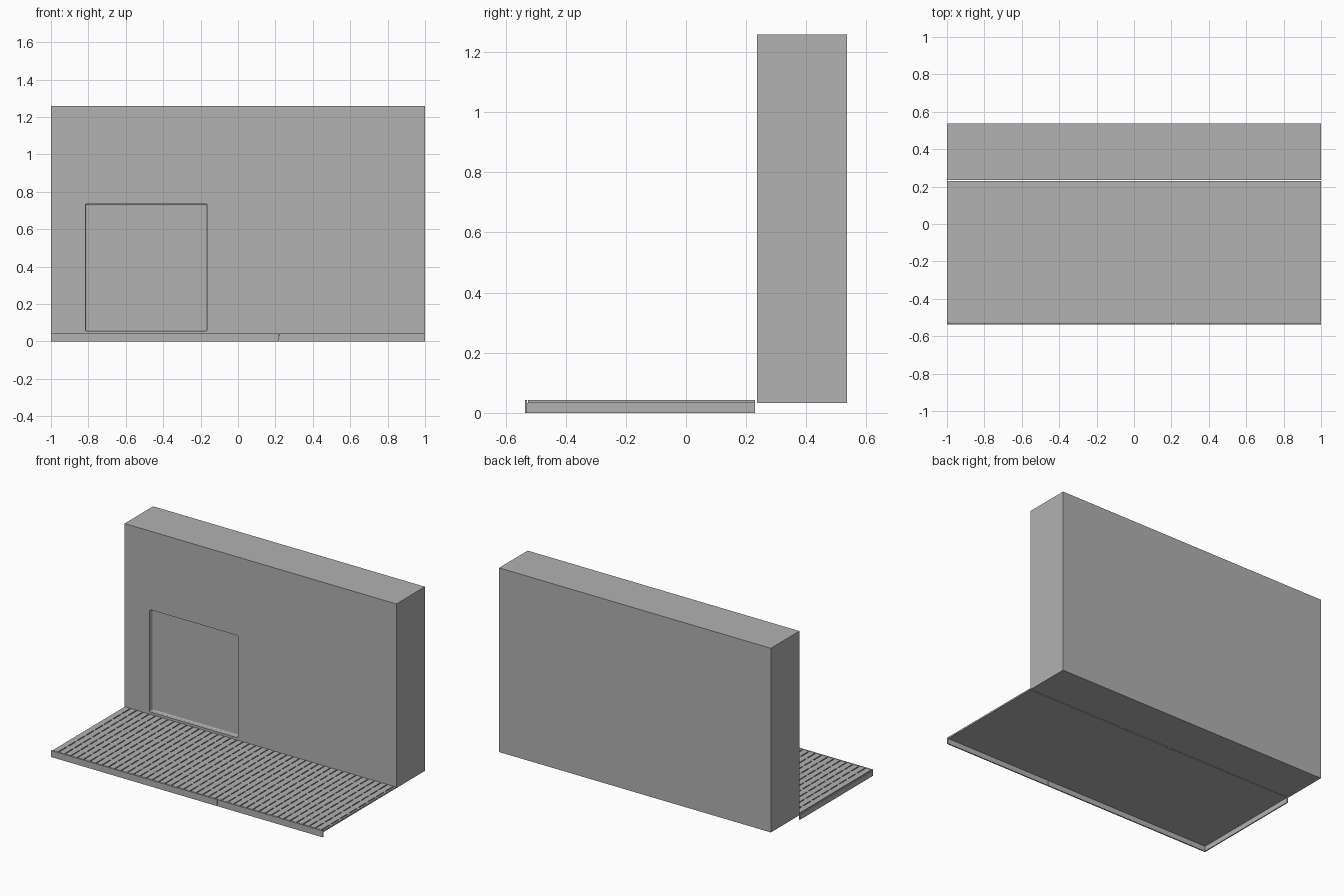
import bpy

if "Cube" in bpy.data.objects:
    bpy.data.objects.remove(bpy.data.objects["Cube"], do_unlink=True)

grey = bpy.data.materials.new("plain grey")
grey.use_nodes = True
colour = (0.445, 0.445, 0.445, 1)
grey.diffuse_color = colour
grey.node_tree.nodes["Principled BSDF"].inputs["Base Color"].default_value = colour


def box(name, x, y, z):
    """Box spanning the given (low, high) ranges."""
    spans = (x, y, z)
    bpy.ops.mesh.primitive_cube_add(size=1)
    obj = bpy.context.object
    obj.name = name
    for v in obj.data.vertices:
        v.co = [lo + (c + 0.5) * (hi - lo) for c, (lo, hi) in zip(v.co, spans)]
    obj.data.materials.append(grey)
    return obj


def apply(obj, kind, **settings):
    mod = obj.modifiers.new(kind.title(), kind)
    for key, value in settings.items():
        setattr(mod, key, value)
    bpy.context.view_layer.objects.active = obj
    bpy.ops.object.modifier_apply(modifier=mod.name)


def repeat(obj, count, step):
    apply(obj, 'ARRAY', count=count, use_relative_offset=False,
          use_constant_offset=True, constant_offset_displace=step)


# Wall with a shallow, slightly round-cornered recess
FLOOR, TOP = 0.033, 0.043
wall = box("wall", (-1, 1), (0.236, 0.536), (FLOOR, 1.258))
cutter = box("recess_cutter", (-0.815, -0.165), (0.2, 0.266), (0.055, 0.735))
cutter.hide_render = True
apply(cutter, 'BEVEL', width=0.007, segments=3, limit_method='NONE')
apply(wall, 'BOOLEAN', operation='DIFFERENCE', object=cutter, solver='EXACT')
bpy.data.objects.remove(cutter, do_unlink=True)

# Deck: thin base, boards separated by narrow grooves, cross ribs in the grooves
FRONT, BACK = -0.526, 0.23
PITCH, GROOVE, BOARDS = 0.0461, 0.007, 43
box("deck_base", (-1, 1), (FRONT, BACK), (FLOOR, 0.036))
first = -0.952
boards = box("deck_boards", (first + GROOVE / 2 - PITCH, first - GROOVE / 2),
             (FRONT, BACK), (0.036, TOP))
repeat(boards, BOARDS, (PITCH, 0, 0))
box("deck_end_board", (first + PITCH * (BOARDS - 1) + GROOVE / 2, 1),
    (FRONT, BACK), (0.036, TOP))

ROWS = 8
row = (BACK - FRONT) / ROWS
ribs = box("groove_ribs", (first - GROOVE / 2, first + GROOVE / 2),
           (FRONT + row - 0.008, FRONT + row + 0.008), (0.036, TOP))
repeat(ribs, ROWS - 1, (0, row, 0))
repeat(ribs, BOARDS, (PITCH, 0, 0))

# Skirting boards: two along the front, one on the model's right end
box("front_skirt_right", (-1, 0.219), (-0.536, -0.528), (0, TOP))
box("front_skirt_left", (0.223, 1), (-0.536, -0.528), (0, TOP))
box("end_skirt", (-1, -0.993), (-0.528, BACK), (0, FLOOR))
